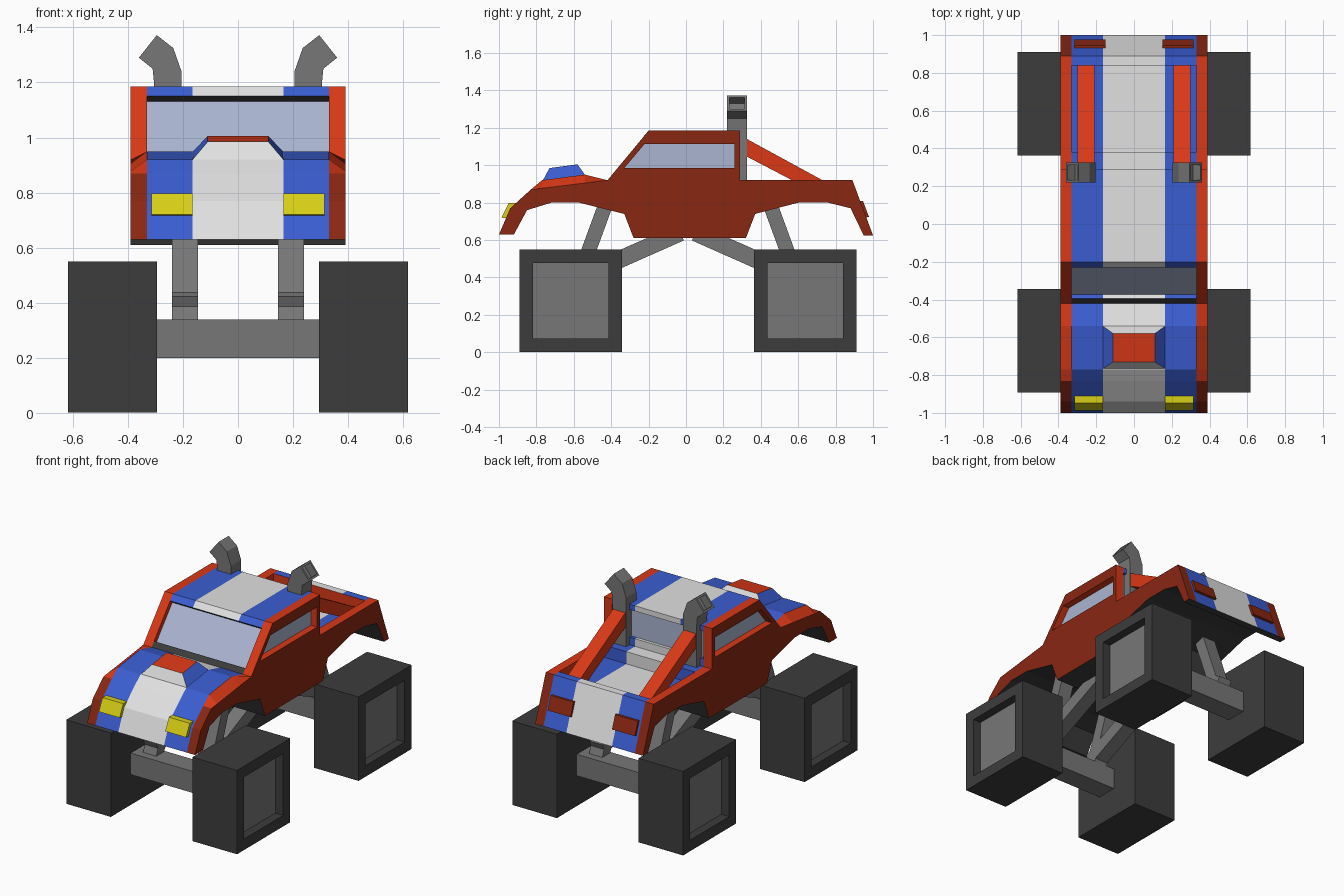
import bpy, bmesh
from mathutils import Vector

if "Cube" in bpy.data.objects:
    bpy.data.objects.remove(bpy.data.objects["Cube"])


def material(name, r, g, b):
    m = bpy.data.materials.new(name)
    m.use_nodes = True
    m.diffuse_color = (r, g, b, 1)
    m.node_tree.nodes["Principled BSDF"].inputs["Base Color"].default_value = (r, g, b, 1)
    return m


RED = material("bright red", .70, .04, .008)
DARK_RED = material("dark red", .25, .02, .006)
BLUE = material("blue", .043, .11, .64)
WHITE = material("white", .75, .75, .75)
GLASS = material("pale glass", .40, .46, .63)
RUBBER = material("dark rubber", .046, .046, .046)
METAL = material("grey metal", .185, .185, .185)
YELLOW = material("lamp yellow", .68, .62, .008)


def finish(name, bm, mats):
    bmesh.ops.recalc_face_normals(bm, faces=bm.faces[:])
    me = bpy.data.meshes.new(name)
    bm.to_mesh(me)
    bm.free()
    for m in mats:
        me.materials.append(m)
    ob = bpy.data.objects.new(name, me)
    bpy.context.collection.objects.link(ob)
    return ob


def loft(name, a, b, sides, cap_a, cap_b, hole=None):
    """Solid between two matching outlines; sides is a material or one per edge."""
    n = len(a)
    sides = sides if isinstance(sides, list) else [sides] * n
    mats = list(dict.fromkeys(sides + [cap_a, cap_b]))
    bm = bmesh.new()
    va, vb = [[bm.verts.new(p) for p in loop] for loop in (a, b)]
    bm.faces.new(va).material_index = mats.index(cap_a)
    bm.faces.new(vb).material_index = mats.index(cap_b)
    walls = []
    for i in range(n):
        j = (i + 1) % n
        f = bm.faces.new((va[i], va[j], vb[j], vb[i]))
        f.material_index = mats.index(sides[i])
        walls.append(f)
    if hole is not None:
        bmesh.ops.recalc_face_normals(bm, faces=bm.faces[:])
        bmesh.ops.inset_region(bm, faces=[walls[hole]], thickness=.018)
        bmesh.ops.inset_region(bm, faces=[walls[hole]], thickness=.001, depth=-.05)
    return finish(name, bm, mats)


def slab(name, profile, x0, x1, sides, cap0=None, cap1=None):
    """Side profile of (y, z) points spread between two x positions."""
    base = sides[0] if isinstance(sides, list) else sides
    return loft(name, [(x0, y, z) for y, z in profile], [(x1, y, z) for y, z in profile],
                sides, cap0 or base, cap1 or base)


def recessed(name, outer, inner, x0, x1, floor, edge, rim, lining, panel):
    """Four-sided block with a sunken panel in its outer face."""
    mats = list(dict.fromkeys([edge, rim, lining, panel]))
    bm = bmesh.new()
    rings = [[bm.verts.new((x, y, z)) for y, z in q]
             for x, q in ((x0, outer), (x1, outer), (x1, inner), (floor, inner))]
    bm.faces.new(rings[0]).material_index = mats.index(edge)
    bm.faces.new(rings[3]).material_index = mats.index(panel)
    for r, m in enumerate((edge, rim, lining)):
        for i in range(4):
            j = (i + 1) % 4
            f = bm.faces.new((rings[r][i], rings[r][j], rings[r + 1][j], rings[r + 1][i]))
            f.material_index = mats.index(m)
    return finish(name, bm, mats)


def beam(p, q, w):
    """Side profile of a straight bar."""
    p, q = Vector(p), Vector(q)
    d = (q - p).normalized()
    s = Vector((-d.y, d.x)) * w / 2
    return [tuple(v) for v in (p + s, q + s, q - s, p - s)]


# Underside with wheel arches, rear to front
UNDER = [(1, .625), (.95, .625), (.88, .77), (.76, .8), (.6, .8), (.37, .74), (.32, .61),
         (-.28, .61), (-.33, .74), (-.57, .8), (-.72, .8), (-.85, .76), (-.92, .63)]
NOSE = [(-1, .63), (-.94, .77), (-.83, .87)]
HOOD = [(-.77, .92), (-.54, .95), (-.42, .92)]

# Striped centre of the body: hood, windscreen, roof, rear window, bed, tailgate
SCREEN = [(-.395, .95), (-.372, .931), (-.207, 1.131), (-.23, 1.15)]
ROOF = [(-.2, 1.185), (.29, 1.185), (.29, 1.15)]
BACK = [(.27, 1.15), (.27, .97), (.29, .97), (.29, .92), (.38, .92)]
BED = [(.38, .84), (.84, .84), (.84, .92), (.89, .92)]
centre = NOSE + HOOD + SCREEN + ROOF + BACK + BED + UNDER


def stripe(name, x0, x1, colour):
    sides = [colour] * (len(centre) - len(UNDER)) + [RUBBER] * len(UNDER)
    for point, m in ((HOOD[2], RUBBER), (SCREEN[1], GLASS), (SCREEN[2], RUBBER),
                     (BACK[0], GLASS), (BED[1], RED)):
        sides[centre.index(point)] = m
    slab(name, centre, x0, x1, sides)


stripe("body_centre_stripe", -.165, .165, WHITE)

# Hood scoop
loft("hood_scoop",
     [(-.165, -.765, .92), (.165, -.765, .92), (.165, -.54, .949), (-.165, -.54, .949)],
     [(-.11, -.73, .985), (.11, -.73, .985), (.11, -.58, 1.005), (-.11, -.58, 1.005)],
     [WHITE, BLUE, WHITE, BLUE], WHITE, RED)

for s, side in ((1, "left"), (-1, "right")):
    stripe(side + "_body_stripe", s * .165, s * .33, BLUE)

    # Side panel, its inner edge rising to meet the hood
    tail = [(.29, .92), (.89, .92)]
    inner = NOSE + HOOD + tail + UNDER
    outer = NOSE + [(-.77, .877), (-.54, .905), (-.42, .92)] + tail + UNDER
    loft(side + "_side_panel", [(s * .33, y, z) for y, z in inner],
         [(s * .39, y, z) for y, z in outer],
         [DARK_RED] * 2 + [RED] * 5 + [DARK_RED] + [RUBBER] * len(UNDER), RED, DARK_RED)

    # Cab side with sunken window
    recessed(side + "_cab_side", [(-.42, .92), (-.2, 1.185), (.29, 1.185), (.29, .92)],
             [(-.33, .985), (-.22, 1.115), (.26, 1.115), (.26, .985)],
             s * .33, s * .39, s * .345, RED, DARK_RED, RED, GLASS)

    # Lamps
    slab(side + "_headlight", [(-.987, .72), (-.948, .797), (-.905, .797), (-.945, .715)],
         s * .165, s * .315, YELLOW)
    slab(side + "_tail_light", [(.93, .81), (.946, .81), (.978, .725), (.96, .72)],
         s * .15, s * .315, DARK_RED)

    # Bed brace and exhaust stack with open tip
    slab(side + "_bed_brace", [(.29, 1.16), (.84, .86), (.84, .84), (.72, .84), (.29, 1.065)],
         s * .21, s * .3, RED)
    pipe = [(.205, .9), (.205, 1.24), (.235, 1.325), (.295, 1.372), (.36, 1.29),
            (.31, 1.25), (.305, 1.2), (.305, .9)]
    loft(side + "_exhaust_stack", [(s * x, .22, z) for x, z in pipe],
         [(s * x, .325, z) for x, z in pipe], METAL, METAL, METAL, hole=3)

    # Wheels, struts and trailing arms
    for e, end in ((-1, "front"), (1, "rear")):
        yc = .01 + e * .627

        def square(h):
            return [(yc + a * h, .275 + b * h) for a, b in ((-1, -1), (1, -1), (1, 1), (-1, 1))]

        name = end + "_" + side
        recessed(name + "_wheel", square(.274), square(.202), s * .295, s * .617, s * .56,
                 RUBBER, RUBBER, RUBBER, METAL)
        slab(name + "_strut", beam((yc, .28), (.01 + e * .44, .79), .078),
             s * .145, s * .24, METAL)
        slab(name + "_trailing_arm", beam((yc, .38), (.01 + e * .04, .64), .092),
             s * .145, s * .24, METAL)

# Axles
for e, end in ((-1, "front"), (1, "rear")):
    yc = .01 + e * .627
    slab(end + "_axle", beam((yc - .07, .27), (yc + .07, .27), .14), -.297, .297, METAL)
